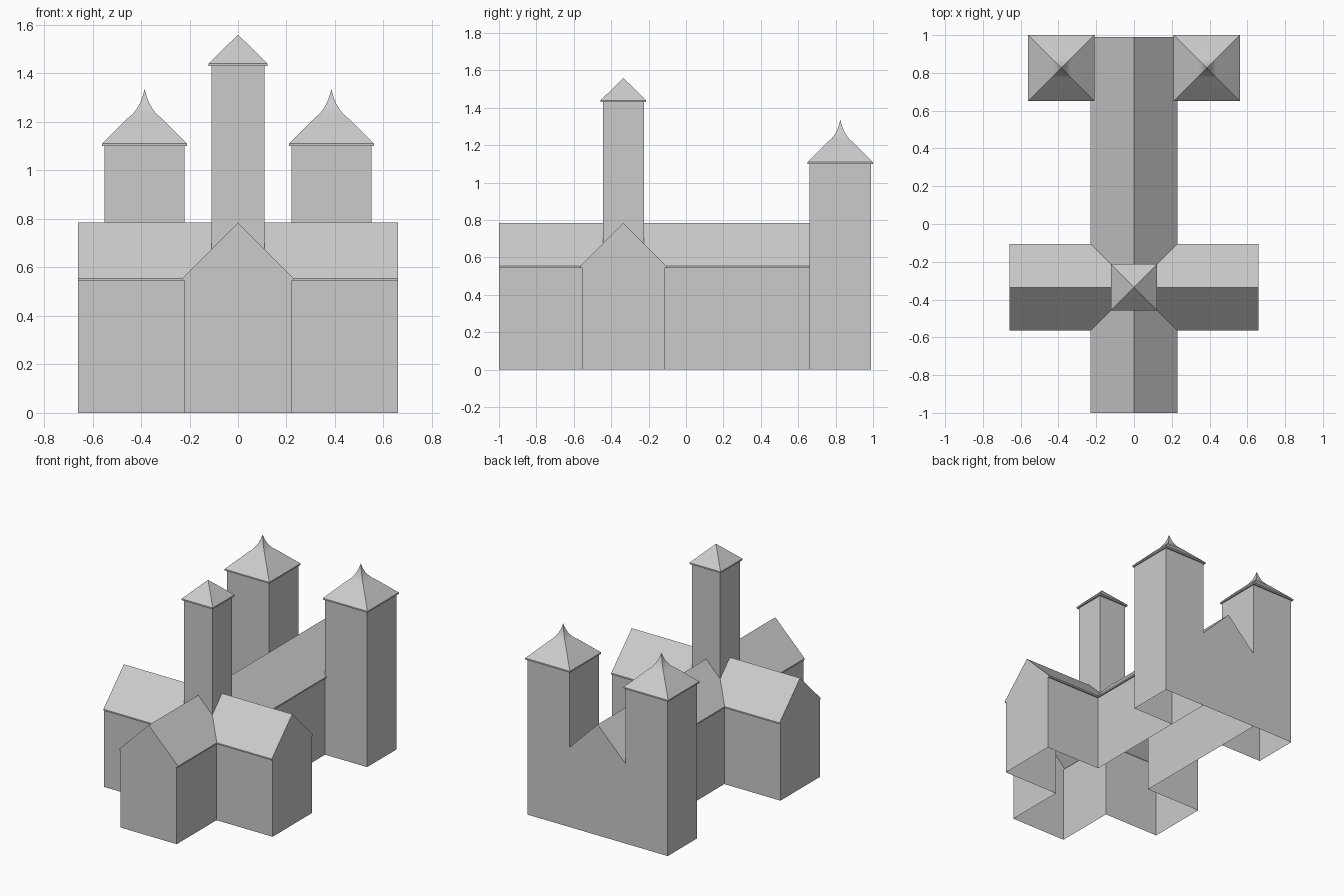
import bpy, bmesh, math
from mathutils import Vector, Matrix

cube = bpy.data.objects.get("Cube")
if cube:
    bpy.data.objects.remove(cube, do_unlink=True)

stone = bpy.data.materials.new("plain grey")
stone.use_nodes = True
GREY = (0.6, 0.6, 0.6, 1)
stone.diffuse_color = GREY
stone.node_tree.nodes["Principled BSDF"].inputs["Base Color"].default_value = GREY

WALL, EAVE = 0.22, 0.23            # half widths of walls and roof
SOFFIT, RIM, RIDGE = 0.545, 0.555, 0.785
SHAFT = 0.11                       # half width of the crossing tower
CROSS_Y = -0.335


def add_face(bm, points, outward):
    """Add a polygon that faces the outward direction."""
    face = bm.faces.new([bm.verts.new(p) for p in points])
    face.normal_update()
    if face.normal.dot(Vector(outward)) < 0:
        face.normal_flip()


def finish(bm, name, matrix):
    bmesh.ops.remove_doubles(bm, verts=bm.verts, dist=0.0001)
    bm.transform(matrix)
    mesh = bpy.data.meshes.new(name)
    bm.to_mesh(mesh)
    bm.free()
    mesh.materials.append(stone)
    obj = bpy.data.objects.new(name, mesh)
    bpy.context.collection.objects.link(obj)
    return obj


def arm(name, length, angle):
    """One gabled arm of the cross, running along local +x."""
    place = Matrix.Translation((0, CROSS_Y, 0)) @ Matrix.Rotation(math.radians(angle), 4, 'Z')
    walls, roof = bmesh.new(), bmesh.new()
    for s in (1, -1):
        w, e, t = s * WALL, s * EAVE, s * SHAFT
        # side wall
        add_face(walls, [(WALL, w, 0), (length, w, 0),
                         (length, w, SOFFIT), (WALL, w, SOFFIT)], (0, s, 0))
        # mitred slope, fascia and soffit
        add_face(roof, [(SHAFT, 0, RIDGE), (SHAFT, t, RIDGE - SHAFT), (EAVE, e, RIM),
                        (length, e, RIM), (length, 0, RIDGE)], (0, s, 1))
        add_face(roof, [(EAVE, e, RIM), (length, e, RIM),
                        (length, e, SOFFIT), (EAVE, e, SOFFIT)], (0, s, 0))
        add_face(roof, [(WALL, w, SOFFIT), (length, w, SOFFIT),
                        (length, e, SOFFIT), (EAVE, e, SOFFIT)], (0, 0, -1))
    # gable end
    half = [(WALL, 0), (WALL, SOFFIT), (EAVE, SOFFIT), (EAVE, RIM)]
    outline = half + [(0, RIDGE)] + [(-y, z) for y, z in reversed(half)]
    add_face(walls, [(length, y, z) for y, z in outline], (1, 0, 0))
    finish(walls, name + "_walls", place)
    finish(roof, name + "_roof", place)


def square_shell(name, profile, x, y):
    """Four-sided shell following a (half width, height) profile."""
    bm = bmesh.new()
    corners = [(1, -1), (1, 1), (-1, 1), (-1, -1)]
    for (r0, z0), (r1, z1) in zip(profile, profile[1:]):
        for i, (ax, ay) in enumerate(corners):
            bx, by = corners[(i + 1) % 4]
            points = [(ax * r0, ay * r0, z0), (bx * r0, by * r0, z0)]
            if r1 > 0:
                points += [(bx * r1, by * r1, z1), (ax * r1, ay * r1, z1)]
            else:
                points.append((0, 0, z1))
            side = Vector((ax + bx, ay + by, 0)) * (z1 - z0)
            add_face(bm, points, side + Vector((0, 0, r0 - r1)))
    return finish(bm, name, Matrix.Translation((x, y, 0)))


# Cross-shaped body
arm("front_nave", 0.665, -90)
arm("rear_nave", 1.325, 90)
arm("left_transept", 0.66, 0)
arm("right_transept", 0.66, 180)

# Crossing tower, its walls notched over the ridges
bm = bmesh.new()
for quarter in range(4):
    turn = Matrix.Rotation(quarter * math.pi / 2, 3, 'Z')
    side = [(SHAFT, -SHAFT, RIDGE - SHAFT), (SHAFT, 0, RIDGE), (SHAFT, SHAFT, RIDGE - SHAFT),
            (SHAFT, SHAFT, 1.43), (SHAFT, -SHAFT, 1.43)]
    add_face(bm, [turn @ Vector(p) for p in side], turn @ Vector((1, 0, 0)))
finish(bm, "crossing_tower_walls", Matrix.Translation((0, CROSS_Y, 0)))
square_shell("crossing_tower_roof",
             [(SHAFT, 1.43), (0.122, 1.43), (0.122, 1.44), (0, 1.56)], 0, CROSS_Y)

# Twin rear towers with flared spires
spire = [(0.165, 1.1), (0.175, 1.1), (0.175, 1.11), (0.07, 1.215), (0.05, 1.232),
         (0.033, 1.253), (0.02, 1.275), (0.01, 1.3), (0, 1.335)]
for label, s in (("left", 1), ("right", -1)):
    square_shell(label + "_tower_walls", [(0.165, 0), (0.165, 1.1)], s * 0.385, 0.825)
    roof = square_shell(label + "_tower_spire", spire, s * 0.385, 0.825)
    bpy.ops.object.select_all(action='DESELECT')
    roof.select_set(True)
    bpy.context.view_layer.objects.active = roof
    bpy.ops.object.shade_smooth_by_angle(angle=math.radians(25))
